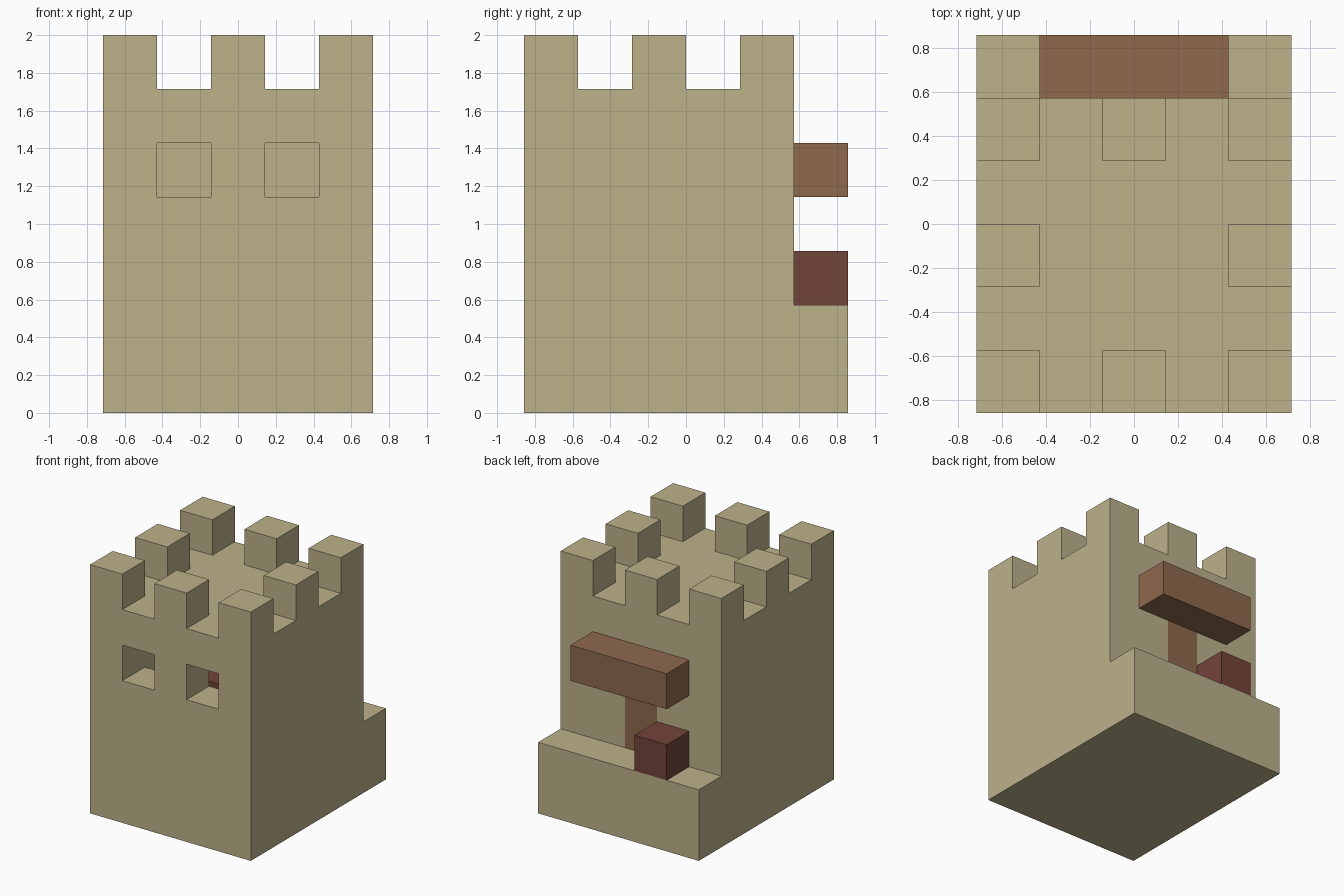
import bpy
import bmesh
import math
from itertools import product
from mathutils import Vector

if "Cube" in bpy.data.objects:
    bpy.data.objects.remove(bpy.data.objects["Cube"])

U = 2 / 7                                  # one building block
ORIGIN = Vector((-2.5, -3, 0))             # corner of the block grid


def material(name, rgb):
    mat = bpy.data.materials.new(name)
    mat.use_nodes = True
    mat.diffuse_color = (*rgb, 1)
    bsdf = mat.node_tree.nodes["Principled BSDF"]
    bsdf.inputs["Base Color"].default_value = (*rgb, 1)
    bsdf.inputs["Roughness"].default_value = 0.9
    return mat


def block(xs, ys, zs):
    """All grid cells in a box, each axis given as (first, last)."""
    return set(product(*(range(a, b + 1) for a, b in (xs, ys, zs))))


def build(name, cells, mat):
    """Skin a set of grid cells with only its exposed faces."""
    bm = bmesh.new()
    for cell in cells:
        for axis, side in product(range(3), (0, 1)):
            near = list(cell)
            near[axis] += 2 * side - 1
            if tuple(near) in cells:
                continue
            corners = []
            for a, b in ((0, 0), (1, 0), (1, 1), (0, 1)):
                p = Vector(cell)
                p[axis] += side
                p[(axis + 1) % 3] += a
                p[(axis + 2) % 3] += b
                corners.append(bm.verts.new((p + ORIGIN) * U))
            bm.faces.new(corners if side else corners[::-1])
    bmesh.ops.remove_doubles(bm, verts=bm.verts[:], dist=U / 100)
    bmesh.ops.dissolve_limit(bm, angle_limit=math.radians(1),
                             verts=bm.verts[:], edges=bm.edges[:])
    mesh = bpy.data.meshes.new(name)
    bm.to_mesh(mesh)
    bm.free()
    mesh.materials.append(mat)
    obj = bpy.data.objects.new(name, mesh)
    bpy.context.collection.objects.link(obj)


sandstone = material("sandstone", (0.509, 0.445, 0.258))
wood = material("brown wood", (0.275, 0.144, 0.076))
brick = material("dark red", (0.171, 0.058, 0.042))

# Tower body with hollow room, door opening and two windows
tower = block((0, 4), (0, 4), (0, 5)) - block((1, 3), (1, 3), (2, 4))
tower -= block((2, 2), (4, 4), (2, 3))
tower -= {(1, 0, 4), (3, 0, 4)}

# Ring of battlements
tower |= {(x, y, 6) for x in (0, 2, 4) for y in (0, 2, 4) if (x, y) != (2, 2)}

# Raised step behind the tower
tower |= block((0, 4), (5, 5), (0, 1))
build("tower", tower, sandstone)

# Door and the canopy above it
build("door", block((2, 2), (4, 4), (2, 3)), wood)
build("canopy", block((1, 3), (5, 5), (4, 4)), wood)

# Crates outside and inside the back wall
build("outer_crate", {(1, 5, 2)}, brick)
build("inner_crate", {(1, 3, 2)}, brick)
